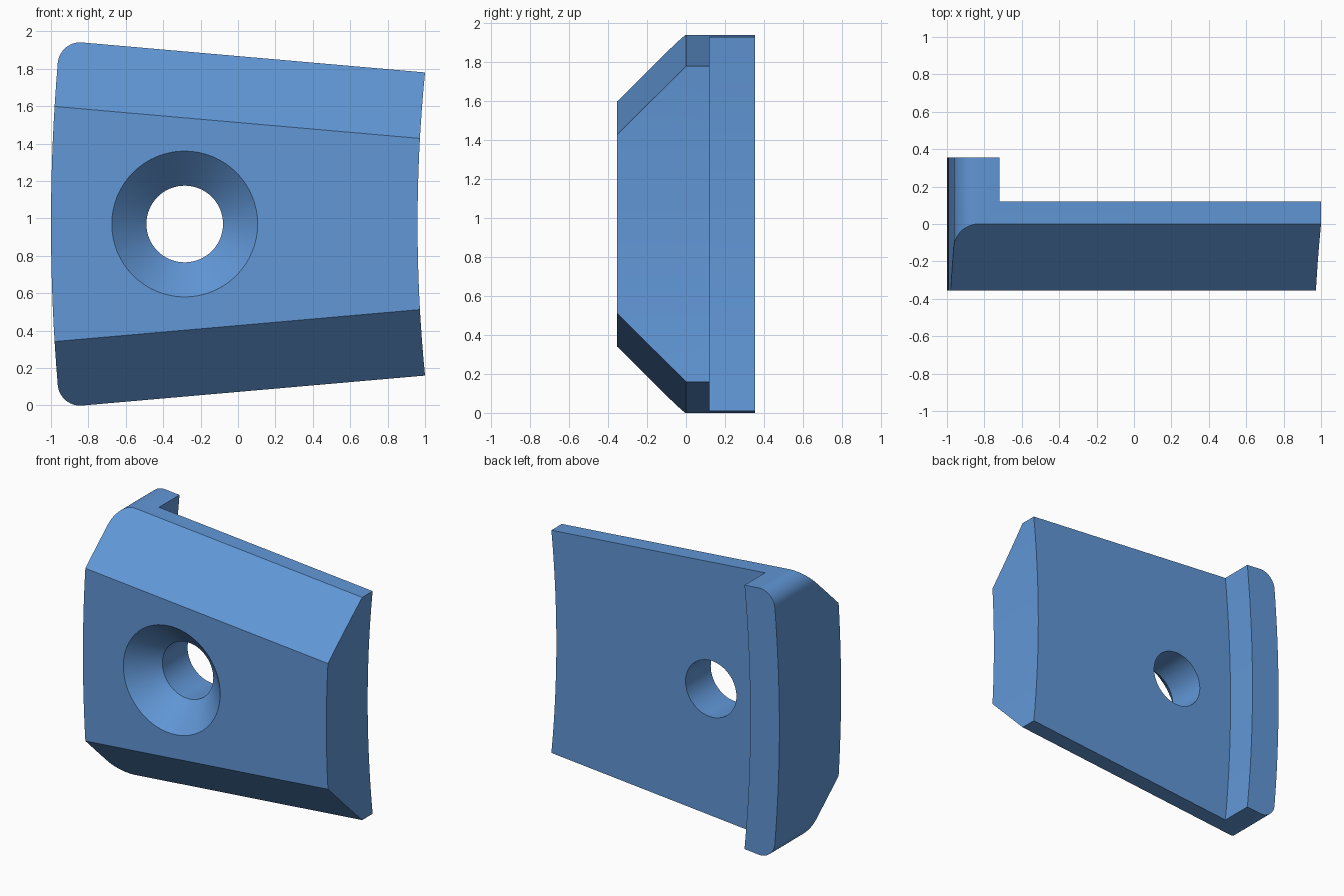
import bpy, bmesh, math
from mathutils import Vector

if "Cube" in bpy.data.objects:
    bpy.data.objects.remove(bpy.data.objects["Cube"])

MID = 0.97                      # mirror height
Y0, Y1, Y2 = -0.355, 0.12, 0.355  # front face, plate back, lip back
CX, R_OUT, R_END, R_LIP = 9.2, 10.2, 8.24, 9.966
SLOPE, HALF = math.tan(math.radians(5)), 0.972
FIL = 0.12

blue = bpy.data.materials.new("blue")
blue.diffuse_color = (0.12, 0.31, 0.68, 1)
blue.use_nodes = True
blue.node_tree.nodes["Principled BSDF"].inputs["Base Color"].default_value = blue.diffuse_color


def top(x):
    return HALF - SLOPE * (x + 0.85)


def arc_x(r, z):
    return CX - math.sqrt(r * r - z * z)


def prism(name, pts, y0, y1):
    """Extrude an XZ outline (z relative to MID) along y."""
    bm = bmesh.new()
    f = bm.faces.new([bm.verts.new((x, y0, z + MID)) for x, z in pts])
    new = bmesh.ops.extrude_face_region(bm, geom=[f])["geom"]
    bmesh.ops.translate(bm, vec=(0, y1 - y0, 0),
                        verts=[v for v in new if isinstance(v, bmesh.types.BMVert)])
    bmesh.ops.recalc_face_normals(bm, faces=bm.faces)
    return finish(name, bm)


def finish(name, bm):
    me = bpy.data.meshes.new(name)
    bm.to_mesh(me)
    bm.free()
    me.materials.append(blue)
    ob = bpy.data.objects.new(name, me)
    bpy.context.collection.objects.link(ob)
    return ob


# corner fillet centre: touches the sloped edge and the outer arc
cx, tilt = -0.85, math.radians(5)
for _ in range(30):
    cz = top(cx) - FIL / math.cos(tilt)
    cx = CX - math.sqrt((R_OUT - FIL) ** 2 - cz * cz)
a0 = math.pi / 2 - tilt
a1 = math.atan2(cz, cx - CX)
fillet = [(cx + FIL * math.cos(a0 + (a1 - a0) * i / 12),
           cz + FIL * math.sin(a0 + (a1 - a0) * i / 12)) for i in range(13)]

# plate outline: concave end, sloped edges, rounded corners, bulging end
z_end = top(0.998)
n = 16
zs = [z_end * (2 * i / n - 1) for i in range(n + 1)]
end = [(arc_x(R_END, z), z) for z in zs]
z_f = fillet[-1][1]
outer = [(arc_x(R_OUT, z), z) for z in [z_f * (1 - 2 * i / n) for i in range(1, n)]]
outline = end + fillet + outer + [(x, -z) for x, z in reversed(fillet)]
body = prism("clamp_plate", outline, Y0, Y2)

# long front chamfers at 45 degrees
bm = bmesh.new()
bm.from_mesh(body.data)
for s in (1, -1):
    co = Vector((-0.85, 0, MID + s * HALF))
    no = Vector((SLOPE, -1, s))
    bmesh.ops.bisect_plane(bm, geom=bm.verts[:] + bm.edges[:] + bm.faces[:],
                           plane_co=co, plane_no=no.normalized(), clear_outer=True)
    bmesh.ops.holes_fill(bm, edges=[e for e in bm.edges if e.is_boundary], sides=0)
bmesh.ops.recalc_face_normals(bm, faces=bm.faces)
bm.to_mesh(body.data)
bm.free()

# back recess cutter, leaving a curved lip
zr = [1.2 * (1 - 2 * i / 20) for i in range(21)]
recess = prism("recess_cutter", [(1.3, -1.2), (1.3, 1.2)] +
               [(arc_x(R_LIP, z), z) for z in zr], Y1, Y2 + 0.2)

# countersunk hole cutter
bm = bmesh.new()
SEG, prev = 64, None
rings = []
for y, r in ((Y0 - 0.1, 0.49), (Y0 + 0.185, 0.205), (Y2 + 0.1, 0.205)):
    rings.append([bm.verts.new((-0.285 + r * math.cos(2 * math.pi * i / SEG), y,
                                MID + r * math.sin(2 * math.pi * i / SEG)))
                  for i in range(SEG)])
for a, b in zip(rings, rings[1:]):
    for i in range(SEG):
        j = (i + 1) % SEG
        bm.faces.new((a[i], a[j], b[j], b[i]))
bm.faces.new(rings[0])
bm.faces.new(rings[-1])
bmesh.ops.recalc_face_normals(bm, faces=bm.faces)
hole = finish("hole_cutter", bm)

# apply the cuts
for cutter in (recess, hole):
    cutter.hide_render = True
    m = body.modifiers.new("cut", 'BOOLEAN')
    m.operation, m.solver, m.object = 'DIFFERENCE', 'EXACT', cutter
bpy.context.view_layer.update()
dg = bpy.context.evaluated_depsgraph_get()
cut = bpy.data.meshes.new_from_object(body.evaluated_get(dg))
body.modifiers.clear()
body.data = cut
for cutter in (recess, hole):
    bpy.data.objects.remove(cutter)

bpy.context.view_layer.objects.active = body
body.select_set(True)
bpy.ops.object.shade_smooth_by_angle(angle=math.radians(20))
